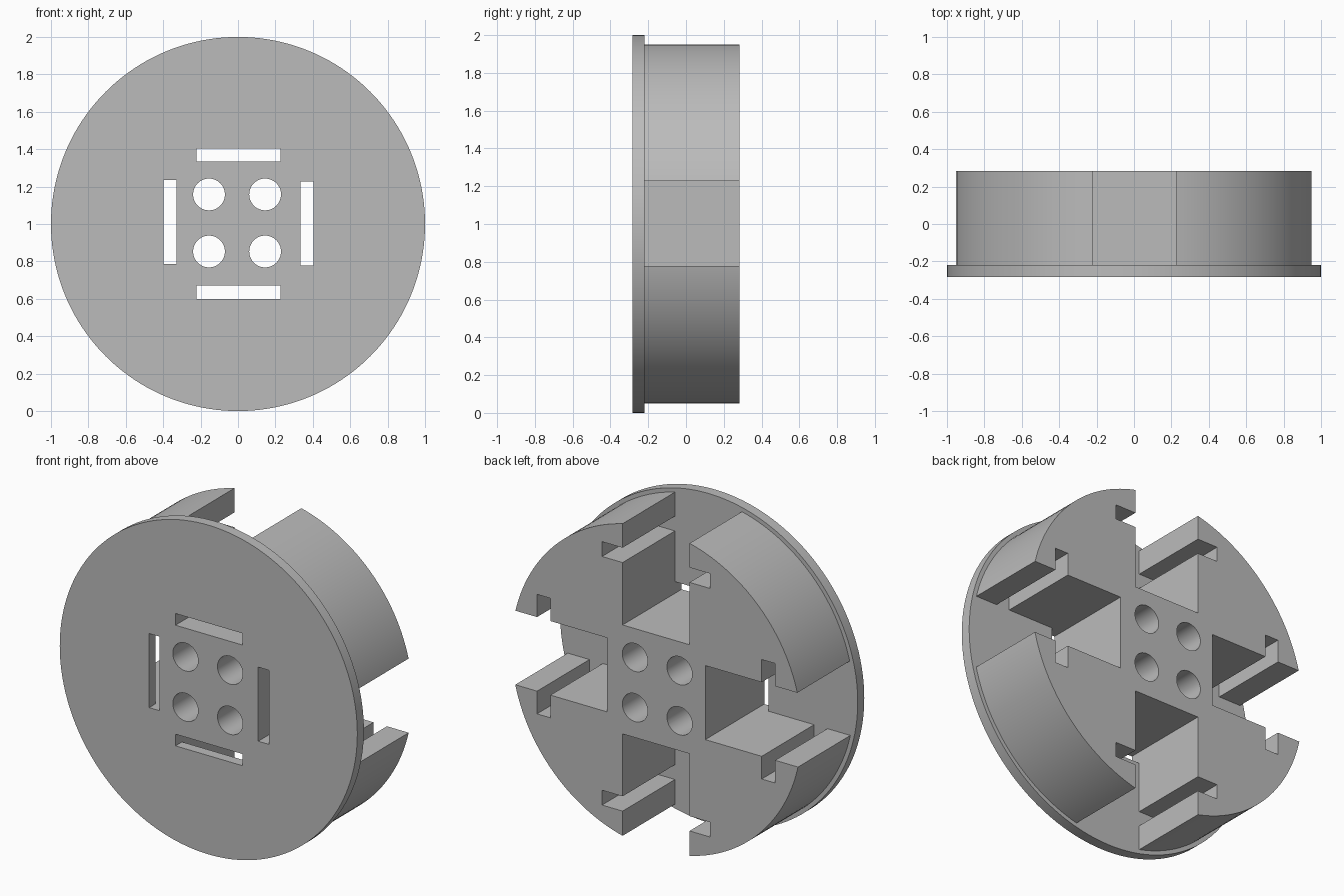
import bpy, bmesh, math

cube = bpy.data.objects.get("Cube")
if cube:
    bpy.data.objects.remove(cube)

FRONT, STEP, BACK = -0.283, -0.22, 0.283
SEGMENTS = 160

grey = bpy.data.materials.new("plain_grey")
grey.use_nodes = True
grey.diffuse_color = (0.5, 0.5, 0.5, 1)
grey.node_tree.nodes["Principled BSDF"].inputs["Base Color"].default_value = (0.5, 0.5, 0.5, 1)


def add_object(name, bm):
    bmesh.ops.recalc_face_normals(bm, faces=bm.faces)
    mesh = bpy.data.meshes.new(name)
    bm.to_mesh(mesh)
    bm.free()
    mesh.materials.append(grey)
    obj = bpy.data.objects.new(name, mesh)
    bpy.context.collection.objects.link(obj)
    return obj


def circle(radius, cx=0, cz=0, count=SEGMENTS):
    steps = [2 * math.pi * i / count for i in range(count)]
    return [(cx + radius * math.cos(a), cz + radius * math.sin(a)) for a in steps]


def prism(bm, outline, y0, y1, turn=0, shift=(0, 0)):
    """Extrude an x/z outline along y, turned about the hub axis."""
    c, s = math.cos(turn), math.sin(turn)
    verts = [bm.verts.new((x * c - z * s + shift[0], y0, x * s + z * c + 1 + shift[1]))
             for x, z in outline]
    face = bm.faces.new(verts)
    new = bmesh.ops.extrude_face_region(bm, geom=[face])["geom"]
    bmesh.ops.translate(bm, vec=(0, y1 - y0, 0),
                        verts=[v for v in new if isinstance(v, bmesh.types.BMVert)])


# Stepped drum with a thin front flange, revolved as one solid
bm = bmesh.new()
profile = [(1, FRONT), (1, STEP), (0.975, STEP), (0.975, BACK)]
rings = [[bm.verts.new((x, y, z + 1)) for x, z in circle(r)] for r, y in profile]
for a, b in zip(rings, rings[1:]):
    for i in range(SEGMENTS):
        j = (i + 1) % SEGMENTS
        bm.faces.new((a[i], a[j], b[j], b[i]))
bm.faces.new(rings[0])
bm.faces.new(rings[-1])
drum = add_object("slotted_drum", bm)

# Four radial slots with side notches, open at the rim and the back
half = [(0.225, 0.331), (0.225, 0.71), (0.363, 0.71), (0.363, 0.80), (0.225, 0.80), (0.225, 1.1)]
slot = half + [(-x, z) for x, z in reversed(half)]
slit = [(-0.225, 0.331), (0.225, 0.331), (0.225, 0.402), (-0.225, 0.402)]
slots, openings = bmesh.new(), bmesh.new()
for k in range(4):
    shift = (0.003, 0.01 if k == 1 else 0.002)
    prism(slots, slot, STEP, 0.5, k * math.pi / 2, shift)
    # Slit through the front plate at the inner end of each slot
    prism(openings, slit, -0.5, STEP + 0.05, k * math.pi / 2, shift)

# Four bolt holes
for x in (-0.155, 0.145):
    for z in (-0.147, 0.158):
        prism(openings, circle(0.085, x, z, 48), -0.5, 0.5)

for name, cutter_mesh in (("slot_cutter", slots), ("opening_cutter", openings)):
    cutter = add_object(name, cutter_mesh)
    cutter.hide_render = True
    mod = drum.modifiers.new(name, "BOOLEAN")
    mod.operation = "DIFFERENCE"
    mod.solver = "EXACT"
    mod.object = cutter
    bpy.context.view_layer.objects.active = drum
    bpy.ops.object.modifier_apply(modifier=mod.name)
    bpy.data.objects.remove(cutter)

# Smooth curved walls, crisp edges
bpy.ops.object.select_all(action="DESELECT")
drum.select_set(True)
bpy.context.view_layer.objects.active = drum
bpy.ops.object.shade_smooth_by_angle(angle=math.radians(30))
